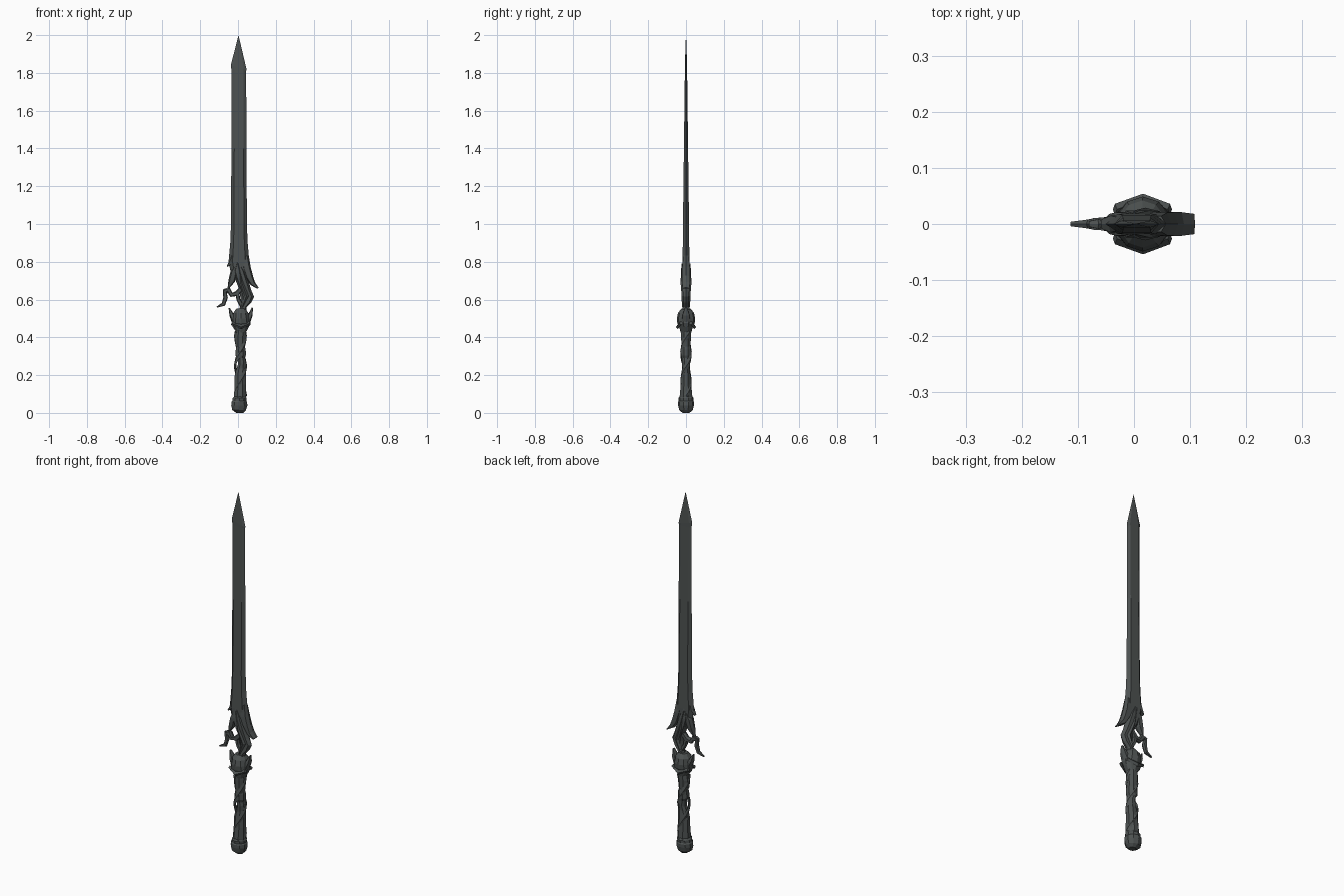
import bpy, bmesh, math
from mathutils import Vector

steel = bpy.data.materials.new("dark steel")
steel.diffuse_color = (0.075, 0.084, 0.083, 1)

HEX = [(1, 0), (.62, 1), (-.62, 1), (-1, 0), (-.62, -1), (.62, -1)]
DIAMOND = [(1, 0), (0, 1), (-1, 0), (0, -1)]


def ring(n):
    return [(math.cos(2 * math.pi * (i + .5) / n), math.sin(2 * math.pi * (i + .5) / n)) for i in range(n)]


def skin(name, loops):
    """Join equal-length rings of points into a closed flat-shaded solid."""
    bm = bmesh.new()
    rows = [[bm.verts.new(p) for p in l] for l in loops]
    n = len(rows[0])
    for a, b in zip(rows, rows[1:]):
        for i in range(n):
            bm.faces.new((a[i], a[(i + 1) % n], b[(i + 1) % n], b[i]))
    bm.faces.new(rows[0][::-1])
    bm.faces.new(rows[-1])
    bmesh.ops.remove_doubles(bm, verts=bm.verts, dist=0.0002)
    bmesh.ops.recalc_face_normals(bm, faces=bm.faces)
    me = bpy.data.meshes.new(name)
    bm.to_mesh(me)
    bm.free()
    me.materials.append(steel)
    ob = bpy.data.objects.new(name, me)
    bpy.context.collection.objects.link(ob)
    return ob


def stack(name, rows, sec):
    """Rows of (z, left x, right x, half depth), optional slant of the ring."""
    loops = []
    for z, l, r, t, *s in rows:
        k = s[0] if s else 0
        loops.append([((l + r) / 2 + a * (r - l) / 2, b * t, z + a * k) for a, b in sec])
    return skin(name, loops)


def horn(name, pts, sec=HEX, axis=None):
    """Sweep along (x, y, z, half width, half depth); axis = x of the grip to wrap around."""
    P = [Vector(p[:3]) for p in pts]
    loops = []
    for i, p in enumerate(pts):
        T = (P[min(i + 1, len(P) - 1)] - P[max(i - 1, 0)]).normalized()
        N = Vector((0, 1, 0)) if axis is None else Vector((p[0] - axis, p[1], 0)).normalized()
        S = T.cross(N).normalized()
        loops.append([P[i] + S * a * p[3] + N * b * p[4] for a, b in sec])
    return skin(name, loops)


# blade: long bevelled bar with a slanted-shoulder point
stack("blade", [
    (.70, -.020, .055, .015), (.76, -.042, .062, .017), (.80, -.050, .060, .018),
    (.90, -.041, .051, .017), (1.0, -.037, .047, .016), (1.4, -.035, .045, .011),
    (1.81, -.034, .043, .006), (1.828, -.038, .046, .006, -.012),
    (2.0, .0025, .0026, .0005)], HEX)

# barbs at the foot of the blade
horn("right_barb", [(.035, 0, .83, .022, .014), (.045, 0, .77, .022, .020), (.060, 0, .72, .020, .021),
                    (.078, 0, .685, .014, .021), (.106, 0, .660, .004, .018)])
horn("left_barb", [(-.020, 0, .84, .018, .012), (-.034, 0, .80, .014, .015), (-.057, 0, .775, .003, .008)])

# neck that clasps the blade
stack("neck", [
    (.52, -.005, .040, .020), (.56, .010, .046, .017), (.585, .015, .070, .015),
    (.615, .012, .085, .014), (.65, .008, .070, .018), (.70, -.012, .055, .023),
    (.75, -.028, .040, .024), (.805, -.002, .002, .018)], HEX)
horn("neck_left_leaf", [(.000, 0, .79, .008, .018), (-.022, 0, .745, .018, .021),
                        (-.033, 0, .70, .018, .018), (-.054, 0, .655, .002, .008)])
for y in (-1, 1):
    horn("neck_ridge", [(.022, y * .014, .56, .006, .008), (.045, y * .014, .62, .012, .009),
                        (.020, y * .020, .69, .010, .009), (.000, y * .019, .79, .002, .005)], DIAMOND)

# curling tendril on the left
horn("tendril", [(.022, 0, .665, .012, .014), (-.005, 0, .632, .014, .014), (-.035, 0, .625, .012, .013),
                 (-.050, 0, .652, .014, .012), (-.070, 0, .645, .010, .010), (-.066, 0, .610, .012, .010),
                 (-.077, 0, .575, .011, .008), (-.112, 0, .560, .003, .004)])
horn("tendril_spur", [(-.05, 0, .64, .011, .010), (-.066, 0, .652, .009, .008), (-.080, 0, .650, .003, .005)])
horn("tendril_root", [(-.004, 0, .635, .011, .013), (.002, 0, .60, .010, .012), (.022, 0, .565, .012, .012)])

# guard knob with little horns
stack("guard", [
    (.425, -.008, .042, .028), (.455, -.030, .060, .036), (.475, -.036, .068, .046),
    (.50, -.032, .064, .049), (.53, -.026, .056, .042), (.552, -.010, .040, .024)], ring(10))
horn("guard_horn_left", [(-.018, 0, .485, .016, .022), (-.034, 0, .52, .012, .018), (-.047, 0, .555, .003, .006)])
horn("guard_horn_right", [(.050, 0, .485, .016, .022), (.066, 0, .52, .012, .018), (.076, 0, .557, .003, .006)])
for y in (-1, 1):
    horn("guard_brow", [(-.034, y * .026, .475, .010, .010), (.016, y * .044, .455, .012, .010),
                        (.064, y * .026, .475, .010, .010)], DIAMOND)

# grip: three chunky, slanted segments
stack("grip_upper", [
    (.345, -.014, .036, .024, -.008), (.365, -.018, .040, .026, -.010), (.41, -.020, .046, .029, .008),
    (.445, -.012, .044, .030)], ring(8))
stack("grip_middle", [
    (.29, -.006, .038, .024), (.305, -.016, .044, .030), (.335, -.014, .043, .029), (.36, -.008, .036, .022)], ring(8))
stack("grip_lower", [
    (.06, -.022, .044, .034), (.09, -.024, .045, .036), (.15, -.020, .045, .030), (.205, -.020, .044, .024, .008),
    (.235, -.014, .044, .021, .012), (.265, -.002, .043, .024, .010), (.30, -.004, .036, .024)], ring(8))

# bands twisting round the grip
for start in (0, math.pi):
    pts = []
    for i in range(17):
        f = i / 16
        a = start + f * 2.2 * math.pi
        wave = math.cos(f * 4 * math.pi) * .002
        pts.append((.013 + (.027 + wave) * math.cos(a), (.026 + wave) * math.sin(a), .09 + .34 * f, .012, .006))
    horn("grip_band", pts, DIAMOND, axis=.013)

# pommel with a raised collar
stack("pommel", [
    (0, -.010, .030, .018), (.015, -.032, .044, .036), (.04, -.038, .052, .042),
    (.058, -.036, .050, .043), (.064, -.032, .046, .039), (.078, -.030, .047, .040), (.09, -.020, .040, .032)], ring(10))
